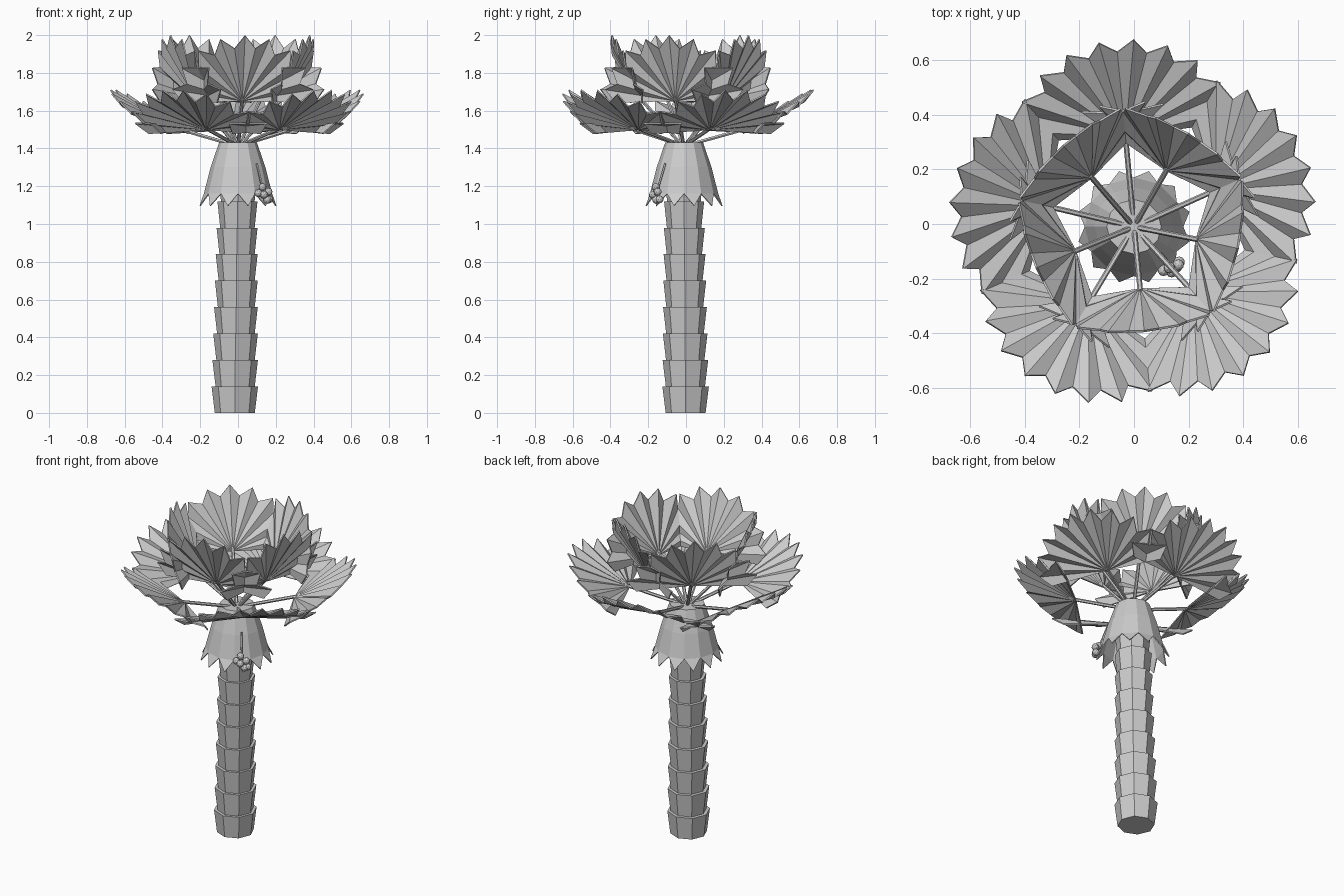
import bpy, bmesh, math
from mathutils import Vector

if "Cube" in bpy.data.objects:
    bpy.data.objects.remove(bpy.data.objects["Cube"])

grey = bpy.data.materials.new("plain_grey")
grey.diffuse_color = (0.6, 0.6, 0.6, 1)
grey.use_nodes = True
grey.node_tree.nodes["Principled BSDF"].inputs["Base Color"].default_value = grey.diffuse_color


def finish(name, bm, thickness=0):
    bmesh.ops.recalc_face_normals(bm, faces=bm.faces)
    me = bpy.data.meshes.new(name)
    bm.to_mesh(me)
    bm.free()
    me.materials.append(grey)
    ob = bpy.data.objects.new(name, me)
    bpy.context.collection.objects.link(ob)
    if thickness:
        mod = ob.modifiers.new("thickness", 'SOLIDIFY')
        mod.thickness = thickness
        mod.offset = 0
    return ob


def ring(bm, cx, cy, z, r, n):
    return [bm.verts.new((cx + r * math.cos(2 * math.pi * i / n),
                          cy + r * math.sin(2 * math.pi * i / n), z)) for i in range(n)]


def bridge(bm, a, b):
    n = len(a)
    for i in range(n):
        bm.faces.new((a[i], a[(i + 1) % n], b[(i + 1) % n], b[i]))


def rod(bm, p, q, r, n=6):
    p, q = Vector(p), Vector(q)
    rot = (q - p).to_track_quat('Z', 'Y')
    loops = []
    for c in (p, q):
        loops.append([bm.verts.new(c + rot @ Vector((r * math.cos(2 * math.pi * i / n),
                                                     r * math.sin(2 * math.pi * i / n), 0)))
                      for i in range(n)])
    bridge(bm, *loops)
    bm.faces.new(loops[0])
    bm.faces.new(loops[1])


# trunk: stacked flaring eight-sided segments, leaning very slightly
bm = bmesh.new()
SEG = 0.14
for k in range(10):
    t = k / 7
    cx, cy = -0.017 + 0.014 * min(t, 1.2), -0.002 - 0.008 * min(t, 1.2)
    r = 0.123 - 0.017 * t
    lo = ring(bm, cx, cy, k * SEG, r * 0.86, 8)
    hi = ring(bm, cx, cy, (k + 1) * SEG, r, 8)
    bridge(bm, lo, hi)
    bm.faces.new(lo)
    bm.faces.new(hi)
finish("trunk", bm)

# skirt of dead leaves: flared cone with twelve pointed teeth
bm = bmesh.new()
N = 24
loops = [ring(bm, 0, -0.01, z, r, N) for z, r in ((1.43, 0.098), (1.3, 0.142), (1.16, 0.178))]
for a, b in zip(loops, loops[1:]):
    bridge(bm, a, b)
bm.faces.new(loops[0])
for i in range(0, N, 2):
    a = 2 * math.pi * (i + 1) / N
    tip = bm.verts.new((0.208 * math.cos(a), -0.01 + 0.208 * math.sin(a), 1.095))
    v = [loops[2][(i + j) % N] for j in range(3)]
    bm.faces.new((v[0], v[1], tip))
    bm.faces.new((v[1], v[2], tip))
# flatten to twelve facets: middle columns sit on the chord
for lp in loops:
    for i in range(1, N, 2):
        lp[i].co = (lp[i - 1].co + lp[(i + 1) % N].co) / 2
finish("leaf_skirt", bm, 0.006)


def frond(name, angle, hub_r, hub_z, tilt, size, lobes):
    u = Vector((math.cos(angle), math.sin(angle), 0))
    side = Vector((-u.y, u.x, 0))
    out = u * math.cos(tilt) + Vector((0, 0, math.sin(tilt)))
    nrm = out.cross(side)
    if nrm.z < 0:
        nrm = -nrm
    hub = u * hub_r + Vector((0, -0.005, hub_z))
    # pleated half-round fan
    bm = bmesh.new()
    c = bm.verts.new(hub)
    rim = []
    for i in range(2 * lobes + 1):
        a = math.radians(-90 + 90 * i / lobes)
        tip = i % 2
        r = size if tip else size * 0.84
        h = 0.0 if tip else -0.025
        rim.append(bm.verts.new(hub + (out * math.cos(a) + side * math.sin(a)) * r + nrm * h))
    for a, b in zip(rim, rim[1:]):
        bm.faces.new((c, a, b))
    finish(name + "_fan", bm, 0.008)
    # stalk
    bm = bmesh.new()
    rod(bm, Vector((0, -0.01, 1.415)) + u * 0.01, hub + out * 0.02, 0.01)
    finish(name + "_stalk", bm)


# two tiers of five fronds, staggered
for k in range(5):
    frond(f"lower_frond_{k + 1}", math.radians(23.5 + 72 * k), 0.33, 1.5, math.radians(31), 0.41, 10)
    frond(f"upper_frond_{k + 1}", math.radians(59.5 + 72 * k), 0.235, 1.652, math.radians(66), 0.38, 9)

# berry cluster on a thin stem
bm = bmesh.new()
rod(bm, (0.10, -0.11, 1.32), (0.135, -0.155, 1.17), 0.006, 5)
finish("berry_stem", bm)
bm = bmesh.new()
for p in ((0.13, -0.16, 1.195), (0.108, -0.17, 1.163), (0.162, -0.15, 1.17),
          (0.138, -0.175, 1.155), (0.155, -0.158, 1.128), (0.165, -0.14, 1.13)):
    s = bmesh.ops.create_icosphere(bm, subdivisions=2, radius=0.021)
    bmesh.ops.translate(bm, verts=s["verts"], vec=p)
finish("berries", bm)
